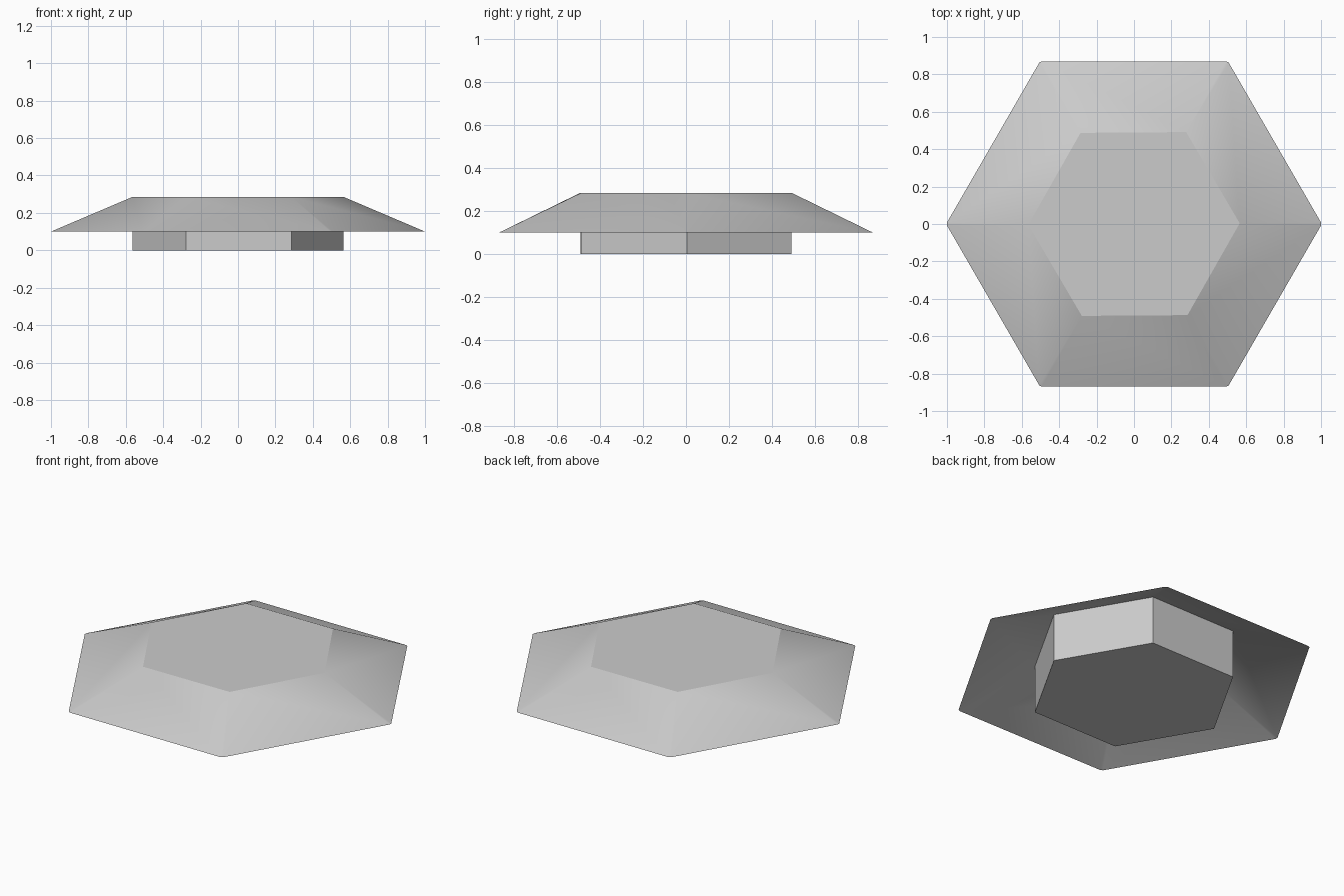
import bpy, bmesh
from math import cos, sin, radians

cube = bpy.data.objects.get("Cube")
if cube:
    bpy.data.objects.remove(cube, do_unlink=True)

HUB_R, TOP_Z, RIM_Z = 0.565, 0.285, 0.10
TWIST = 0.4        # slight turn of the hub, degrees
CORNER = 0.45      # half width of each narrow corner strip, degrees

grey = bpy.data.materials.new("light grey")
grey.use_nodes = True
colour = (0.6, 0.6, 0.6, 1)
grey.diffuse_color = colour
grey.node_tree.nodes["Principled BSDF"].inputs["Base Color"].default_value = colour


def ring(bm, radius, z, angles):
    return [bm.verts.new((radius * cos(radians(a)), radius * sin(radians(a)), z))
            for a in angles]


def finish(bm, name, smooth):
    for face in bm.faces:
        face.smooth = smooth
    mesh = bpy.data.meshes.new(name)
    bm.to_mesh(mesh)
    bm.free()
    mesh.materials.append(grey)
    obj = bpy.data.objects.new(name, mesh)
    bpy.context.collection.objects.link(obj)


hex_angles = [60 * i + TWIST for i in range(6)]

# Hexagonal hub with flat top and bottom
bm = bmesh.new()
low = ring(bm, HUB_R, 0, hex_angles)
high = ring(bm, HUB_R, TOP_Z, hex_angles)
bm.faces.new(low[::-1])
bm.faces.new(high)
for i in range(6):
    j = (i + 1) % 6
    bm.faces.new((low[i], low[j], high[j], high[i]))
finish(bm, "hub", False)

# Thin sloping skirt, smooth around its narrow corner strips
bm = bmesh.new()
inner = ring(bm, HUB_R, TOP_Z, hex_angles)
outer = ring(bm, 1.0, RIM_Z, [60 * i + s * CORNER for i in range(6) for s in (-1, 1)])
for i in range(6):
    j = (i + 1) % 6
    bm.faces.new((inner[i], outer[2 * i], outer[2 * i + 1]))
    bm.faces.new((inner[i], outer[2 * i + 1], outer[2 * j], inner[j]))
finish(bm, "skirt", True)
